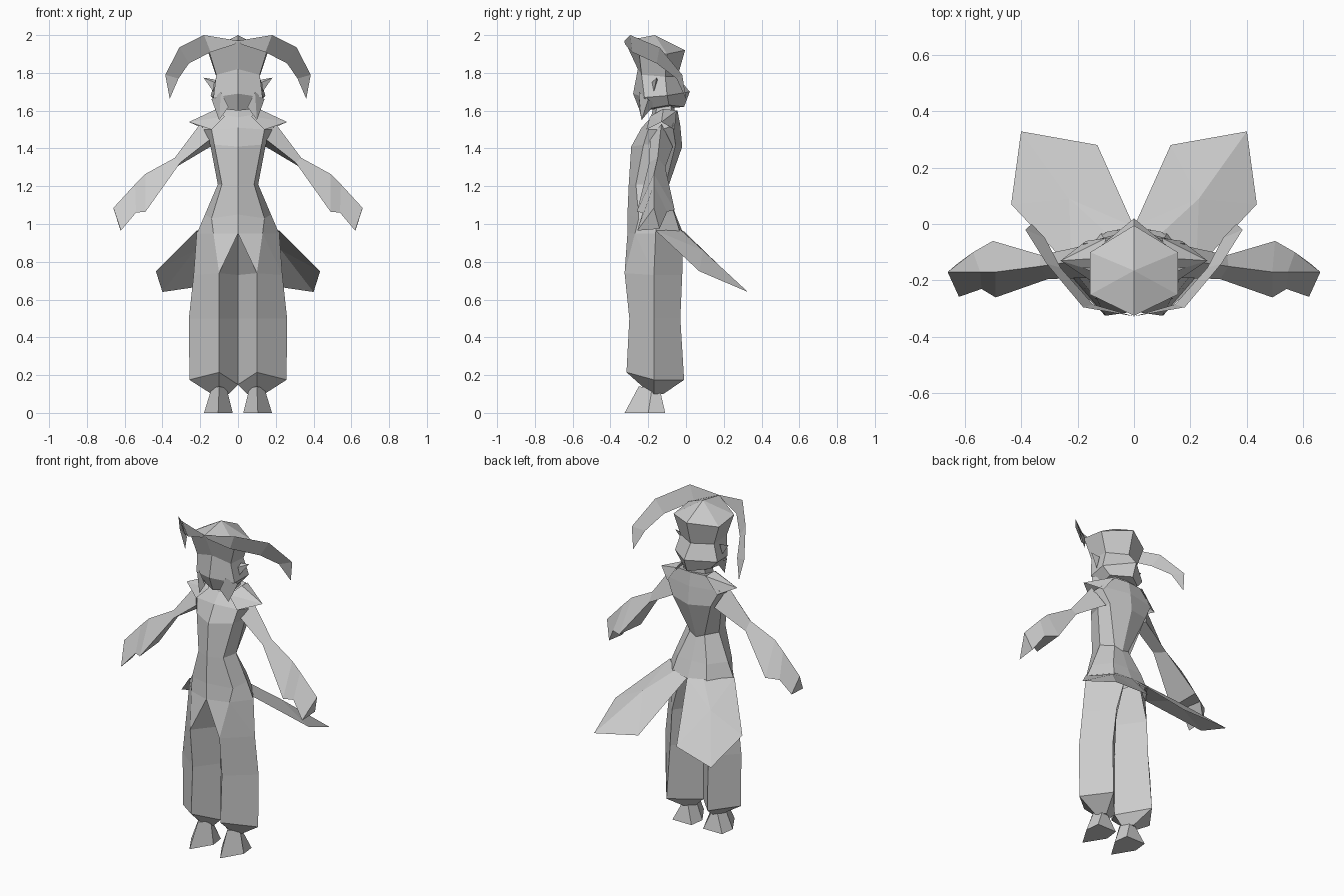
import bpy

grey = bpy.data.materials.new("plain grey")
grey.diffuse_color = (0.6, 0.6, 0.6, 1)


def make(name, verts, faces):
    """Flat shaded part, mirrored across x = 0."""
    me = bpy.data.meshes.new(name)
    me.from_pydata(verts, [], faces)
    me.materials.append(grey)
    ob = bpy.data.objects.new(name, me)
    bpy.context.collection.objects.link(ob)
    mod = ob.modifiers.new("mirror", 'MIRROR')
    mod.use_clip = True
    return ob


def loft(name, rings, closed=True, caps=(True, True)):
    """Skin between rings of equal point count."""
    n = len(rings[0])
    verts = [p for r in rings for p in r]
    faces = []
    for i in range(len(rings) - 1):
        for j in range(n if closed else n - 1):
            k = (j + 1) % n
            faces.append((i * n + j, i * n + k, (i + 1) * n + k, (i + 1) * n + j))
    if caps[0]:
        faces.append(tuple(range(n))[::-1])
    if caps[1]:
        faces.append(tuple(range(len(verts) - n, len(verts))))
    return make(name, verts, faces)


# head: half rings from chin to hairline, front to back
loft("head", [
    [(0, -.245, 1.6), (.09, -.2, 1.61), (.1, -.09, 1.63), (0, -.01, 1.62)],
    [(0, -.28, 1.69), (.13, -.22, 1.67), (.145, -.1, 1.68), (0, .02, 1.7)],
    [(0, -.255, 1.82), (.115, -.235, 1.79), (.115, -.11, 1.78), (0, -.045, 1.78)],
    [(0, -.325, 1.97), (.155, -.25, 1.92), (.155, -.1, 1.9), (0, -.005, 1.92)],
], closed=False, caps=(True, False))

# faceted crown of the head
make("crown", [(0, -.325, 1.97), (.155, -.25, 1.92), (.155, -.1, 1.9), (0, -.005, 1.92),
               (0, -.165, 2.0)], [(0, 1, 4), (1, 2, 4), (2, 3, 4)])

# ears and side locks of hair
make("ear", [(.125, -.18, 1.75), (.125, -.15, 1.765), (.13, -.17, 1.7), (.183, -.155, 1.775)],
     [(0, 3, 1), (0, 2, 3), (1, 3, 2)])
make("side_lock", [(.05, -.25, 1.62), (.14, -.2, 1.66), (.1, -.16, 1.64), (.1, -.235, 1.55),
                   (.09, -.25, 1.7)],
     [(0, 3, 4), (4, 3, 1), (1, 3, 2), (2, 3, 0)])

# long curved hair ribbon
loft("hair_ribbon", [
    [(0, -.327, 1.97), (.02, -.322, 1.95)],
    [(.18, -.295, 2.0), (.145, -.285, 1.91)],
    [(.31, -.14, 1.935), (.26, -.155, 1.85)],
    [(.385, -.02, 1.79), (.315, -.05, 1.77)],
    [(.362, .0, 1.665), (.36, -.002, 1.666)],
], closed=False, caps=(False, False))

# neck
loft("neck", [[(0, -.19, 1.54), (.08, -.17, 1.54), (.08, -.08, 1.54), (0, -.06, 1.54)],
              [(0, -.17, 1.64), (.07, -.15, 1.64), (.07, -.08, 1.64), (0, -.06, 1.64)]],
     closed=False, caps=(False, False))

# torso: half rings from hips to shoulders
loft("torso", [
    [(0, -.31, .95), (.13, -.27, .95), (.218, -.16, .95), (.12, -.03, .95), (0, -.015, .95)],
    [(0, -.31, 1.05), (.14, -.25, 1.03), (.175, -.16, 1.05), (.1, -.06, 1.05), (0, -.055, 1.05)],
    [(0, -.303, 1.21), (.085, -.265, 1.21), (.107, -.17, 1.21), (.05, -.11, 1.2), (0, -.1, 1.18)],
    [(0, -.29, 1.41), (.125, -.225, 1.42), (.147, -.14, 1.42), (.13, -.055, 1.42), (0, -.02, 1.41)],
    [(0, -.235, 1.51), (.14, -.2, 1.5), (.2, -.13, 1.5), (.18, -.07, 1.52), (0, -.03, 1.52)],
    [(0, -.18, 1.57), (.08, -.16, 1.58), (.11, -.12, 1.59), (.09, -.055, 1.6), (0, -.045, 1.6)],
], closed=False, caps=(False, True))

# pointed shoulder collar
make("collar", [(.07, -.19, 1.57), (.1, -.05, 1.6), (.26, -.13, 1.54), (.11, -.12, 1.61),
                (.14, -.21, 1.5), (.17, -.06, 1.5)],
     [(0, 2, 3), (3, 2, 1), (0, 4, 2), (1, 2, 5)])

# arm with wide sleeve and hand: ridge, front, back
loft("arm", [
    [(.2, -.13, 1.53), (.145, -.19, 1.45), (.145, -.07, 1.41)],
    [(.335, -.15, 1.35), (.305, -.195, 1.325), (.33, -.11, 1.30)],
    [(.49, -.17, 1.265), (.49, -.26, 1.065), (.5, -.06, 1.075)],
    [(.545, -.17, 1.21), (.54, -.23, 1.06), (.57, -.1, 1.065)],
    [(.66, -.17, 1.085), (.62, -.258, .965), (.625, -.14, .975)],
])

# trouser leg: front, outer, back, inner
loft("trouser_leg", [
    [(.0, -.31, .95), (.218, -.16, .96), (.05, -.015, .95), (0, -.16, .95)],
    [(.1, -.325, .74), (.235, -.17, .73), (.11, -.02, .73), (0, -.17, .73)],
    [(.1, -.3, .5), (.26, -.17, .5), (.13, -.03, .5), (0, -.17, .5)],
    [(.1, -.315, .215), (.257, -.17, .175), (.14, -.01, .175), (0, -.17, .15)],
    [(.1, -.22, .13), (.14, -.17, .1), (.1, -.12, .1), (.05, -.17, .1)],
], caps=(False, True))
# front hip panel closing the trousers to the torso
make("hip_panel", [(0, -.31, .95), (.1, -.325, .74), (.13, -.27, .95), (.218, -.16, .95),
                   (.235, -.17, .73)], [(0, 1, 2), (2, 1, 4), (2, 4, 3)])

# foot: ridged wedge with pointed toe
loft("foot", [
    [(.105, -.325, 0), (.18, -.2, 0), (.17, -.11, 0), (.04, -.11, 0), (.028, -.2, 0)],
    [(.1, -.25, .14), (.14, -.18, .13), (.11, -.14, .13), (.09, -.14, .13), (.06, -.18, .13)],
])

# flared coat tail
make("coat_tail", [(0, -.01, .96), (.22, -.16, .965), (.435, .07, .75), (.4, .328, .64),
                   (.13, .28, .68), (.23, .09, .86), (.1, -.03, .97)],
     [(0, 6, 5), (6, 1, 5), (1, 2, 5), (2, 3, 5), (3, 4, 5), (4, 0, 5)])
